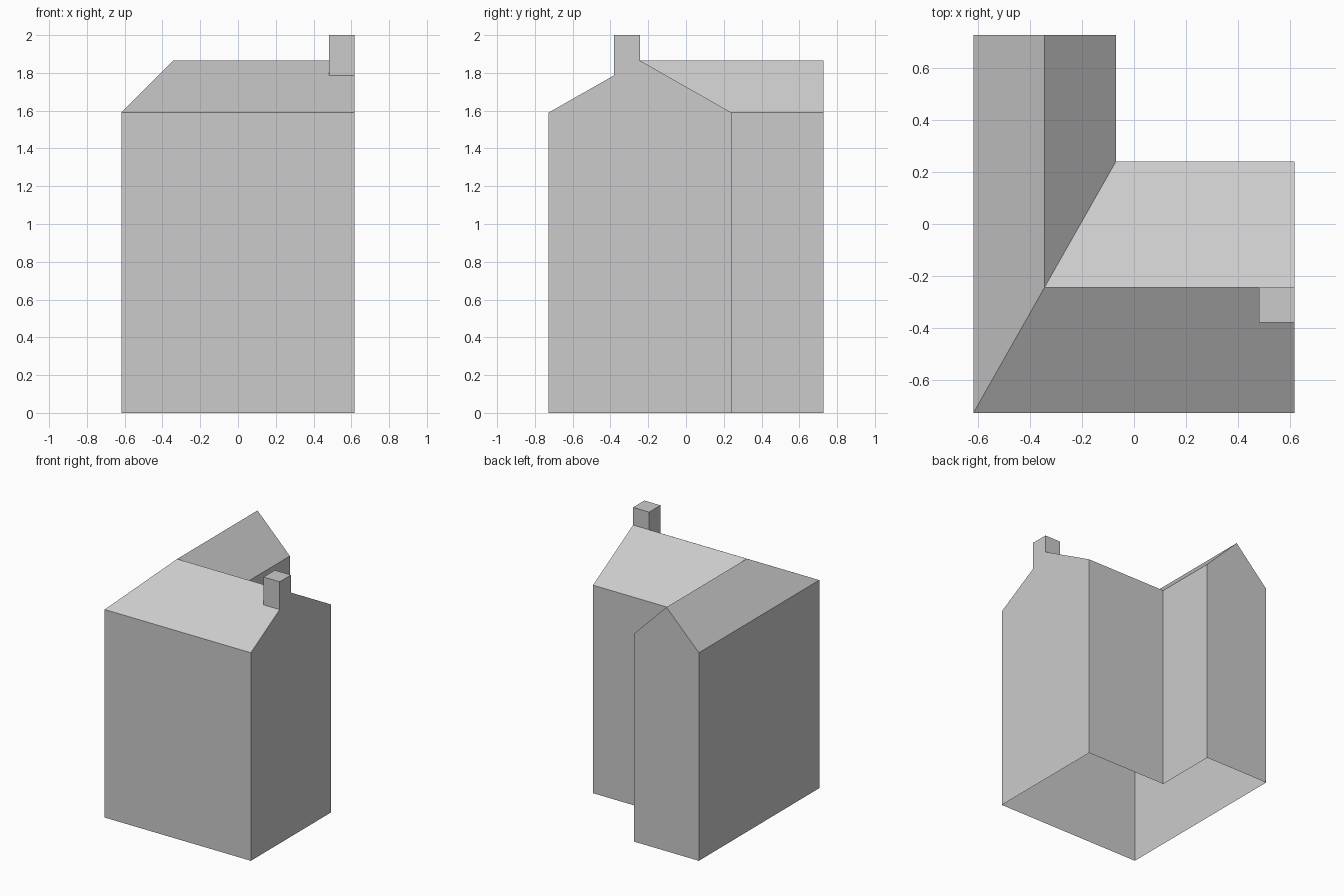
import bpy
import bmesh

if "Cube" in bpy.data.objects:
    bpy.data.objects.remove(bpy.data.objects["Cube"], do_unlink=True)

# Main dimensions
WEST, EAST = -0.618, 0.618
FRONT, BACK = -0.727, 0.727
INNER_X, INNER_Y = -0.07, 0.24        # inside corner of the L plan
RIDGE_X = (WEST + INNER_X) / 2        # ridge of the rear wing
RIDGE_Y = (FRONT + INNER_Y) / 2       # ridge of the main wing
EAVE, RIDGE, TOP = 1.59, 1.865, 2.0
CHIM_X, CHIM_Y = 0.482, -0.38         # chimney's inner and front edges
CHIM_Z = EAVE + (RIDGE - EAVE) * (CHIM_Y - FRONT) / (RIDGE_Y - FRONT)

grey = bpy.data.materials.new("plain grey")
grey.use_nodes = True
colour = (0.6, 0.6, 0.6, 1)
grey.diffuse_color = colour
grey.node_tree.nodes["Principled BSDF"].inputs["Base Color"].default_value = colour


def build(name, faces):
    """Make a flat-shaded object from outward-wound polygons."""
    bm = bmesh.new()
    for points in faces:
        bm.faces.new([bm.verts.new(p) for p in points])
    bmesh.ops.remove_doubles(bm, verts=bm.verts[:], dist=0.0005)
    mesh = bpy.data.meshes.new(name)
    bm.to_mesh(mesh)
    bm.free()
    mesh.materials.append(grey)
    obj = bpy.data.objects.new(name, mesh)
    bpy.context.collection.objects.link(obj)
    return obj


# Roof points
hip_eave = (WEST, FRONT, EAVE)
front_eave = (EAST, FRONT, EAVE)
back_eave = (EAST, INNER_Y, EAVE)
valley_eave = (INNER_X, INNER_Y, EAVE)
rear_inner_eave = (INNER_X, BACK, EAVE)
rear_outer_eave = (WEST, BACK, EAVE)
crossing = (RIDGE_X, RIDGE_Y, RIDGE)
main_ridge_end = (EAST, RIDGE_Y, RIDGE)
rear_ridge_end = (RIDGE_X, BACK, RIDGE)

# Walls: L-shaped shell, open underneath, with a gable on two of its sides
eaves = [hip_eave, front_eave, back_eave, valley_eave, rear_inner_eave, rear_outer_eave]
gables = {1: main_ridge_end, 4: rear_ridge_end}
walls = []
for i, a in enumerate(eaves):
    b = eaves[(i + 1) % len(eaves)]
    peak = [gables[i]] if i in gables else []
    walls.append([(a[0], a[1], 0), (b[0], b[1], 0), b] + peak + [a])
build("walls", walls)

# Roof: hip and valley meet at the ridge crossing; notched for the chimney
notch = [(EAST, CHIM_Y, CHIM_Z), (CHIM_X, CHIM_Y, CHIM_Z), (CHIM_X, RIDGE_Y, RIDGE)]
build("roof", [
    [hip_eave, front_eave] + notch + [crossing],
    [back_eave, valley_eave, crossing, main_ridge_end],
    [valley_eave, rear_inner_eave, rear_ridge_end, crossing],
    [rear_outer_eave, hip_eave, crossing, rear_ridge_end],
])

# Chimney: sides rise from the roof slope to a flat top
foot = [(CHIM_X, CHIM_Y, CHIM_Z), (EAST, CHIM_Y, CHIM_Z),
        (EAST, RIDGE_Y, RIDGE), (CHIM_X, RIDGE_Y, RIDGE)]
cap = [(x, y, TOP) for x, y, z in foot]
sides = [[foot[i], foot[(i + 1) % 4], cap[(i + 1) % 4], cap[i]] for i in range(4)]
build("chimney", sides + [cap])
